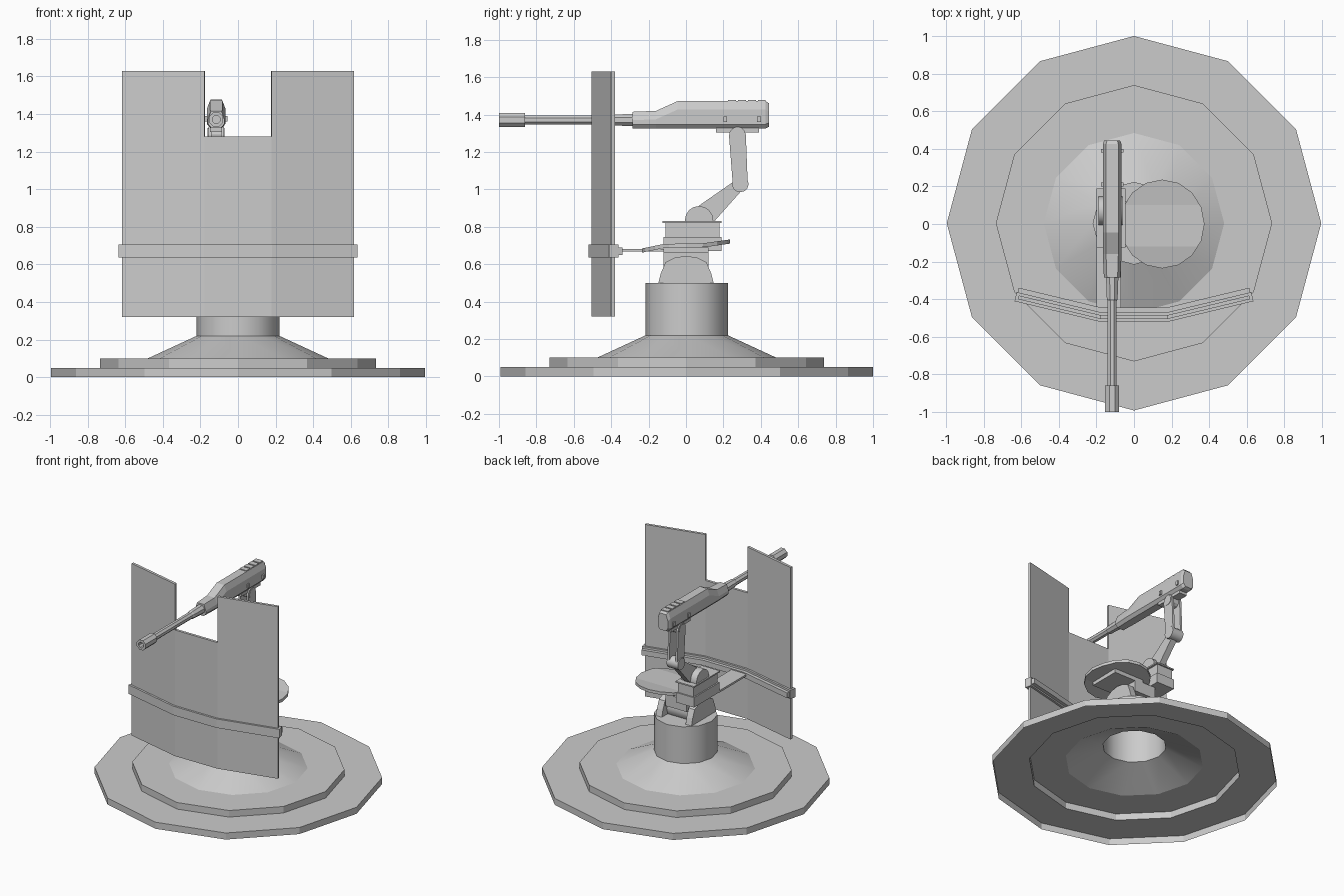
import bpy, bmesh, math
from mathutils import Vector

if "Cube" in bpy.data.objects:
    bpy.data.objects.remove(bpy.data.objects["Cube"])

GX = -0.116  # centre line of the gun


def finish(name, bm, smooth=None):
    bmesh.ops.recalc_face_normals(bm, faces=bm.faces)
    me = bpy.data.meshes.new(name)
    bm.to_mesh(me)
    bm.free()
    ob = bpy.data.objects.new(name, me)
    bpy.context.collection.objects.link(ob)
    if smooth:
        bpy.ops.object.select_all(action='DESELECT')
        ob.select_set(True)
        bpy.context.view_layer.objects.active = ob
        bpy.ops.object.shade_smooth_by_angle(angle=math.radians(smooth))
    return ob


def loft(name, rings, caps=True, smooth=None):
    """Bridge closed rings of points, capping the ends."""
    bm = bmesh.new()
    vs = [[bm.verts.new(p) for p in r] for r in rings]
    n = len(vs[0])
    for a, b in zip(vs, vs[1:]):
        for i in range(n):
            j = (i + 1) % n
            bm.faces.new((a[i], a[j], b[j], b[i]))
    if caps:
        bm.faces.new(vs[0])
        bm.faces.new(vs[-1])
    return finish(name, bm, smooth)


def box(name, x0, x1, y0, y1, z0, z1):
    return loft(name, [[(x0, y0, z), (x1, y0, z), (x1, y1, z), (x0, y1, z)] for z in (z0, z1)])


def side_prism(name, pts, x0, x1, smooth=None):
    """Extrude a (y, z) profile along x."""
    return loft(name, [[(x, y, z) for y, z in pts] for x in (x0, x1)], smooth=smooth)


def disc(cy, cz, r, n=12):
    return [(cy + r * math.cos(math.tau * i / n), cz + r * math.sin(math.tau * i / n)) for i in range(n)]


def link_profile(a, ra, b, rb, n=6):
    """Tapered bar outline with rounded ends."""
    t = math.atan2(b[1] - a[1], b[0] - a[0])
    pts = []
    for c, r, s in ((b, rb, t - math.pi / 2), (a, ra, t + math.pi / 2)):
        for i in range(n + 1):
            g = s + math.pi * i / n
            pts.append((c[0] + r * math.cos(g), c[1] + r * math.sin(g)))
    return pts


def lathe(name, prof, cap=False, smooth=None):
    """Twelve-sided open shell about the z axis."""
    bm = bmesh.new()
    rings = [[bm.verts.new((r * math.sin(math.tau * i / 12), .004 + r * math.cos(math.tau * i / 12), z))
              for i in range(12)] for r, z in prof]
    for a, b in zip(rings, rings[1:]):
        for i in range(12):
            j = (i + 1) % 12
            bm.faces.new((a[i], a[j], b[j], b[i]))
    if cap:
        bm.faces.new(rings[-1])
    return finish(name, bm, smooth)


# Stepped base and column
lathe("base_plate", [(.996, 0), (.996, .05), (.735, .05), (.735, .10), (.48, .10)])
lathe("column", [(.48, .10), (.22, .22), (.22, .50)], cap=True, smooth=32)

# Trunnion: two ears, drum and neck
ear = [(.148, .5), (.135, .55), (.11, .61), (.06, .635), (0, .645),
       (-.06, .635), (-.11, .61), (-.135, .55), (-.148, .5)]
for s, nm in ((1, "right"), (-1, "left")):
    side_prism("trunnion_ear_" + nm, ear, s * .10, s * .15)
side_prism("trunnion_drum", disc(0, .545, .09), -.10, .10, smooth=32)
box("neck", -.09, .09, -.12, .12, .58, .67)

# Seat, a shallow bent disc with a support pad
def seat_z(y):
    pts = [(-.24, .66), (-.12, .685), (.10, .69), (.24, .71)]
    for (a, za), (b, zb) in zip(pts, pts[1:]):
        if y <= b + 1e-6:
            return za + (zb - za) * (y - a) / (b - a)
    return pts[-1][1]


bm = bmesh.new()
res = bmesh.ops.create_cone(bm, cap_ends=True, segments=16, radius1=.225, radius2=.225, depth=.022)
for v in bm.verts:
    v.co.y *= 1.05
    v.co.x += .15
for y in (-.12, .10):
    bmesh.ops.bisect_plane(bm, geom=bm.verts[:] + bm.edges[:] + bm.faces[:],
                           plane_co=(0, y, 0), plane_no=(0, 1, 0))
for v in bm.verts:
    v.co.z += seat_z(v.co.y) + .012
finish("seat", bm)
box("seat_pad", .02, .27, -.12, .12, .66, .69)

# Gun mount block and arm to the shield
box("mount_block", -.20, -.05, -.12, .19, .67, .745)
box("mount_riser", -.19, -.06, -.11, .18, .745, .82)
box("mount_top_plate", -.20, -.045, -.125, .19, .82, .83)
box("shield_arm", -.20, -.07, -.47, -.12, .667, .682)

# Folding gun arm
elbow, shoulder, wrist = (.29, 1.03), (.07, .835), (.275, 1.29)
side_prism("shoulder_drum", disc(*shoulder, .076, 16), -.19, -.06, smooth=32)
side_prism("lower_arm", link_profile(shoulder, .065, elbow, .03), -.14, -.092)
side_prism("elbow_pin", disc(*elbow, .045), -.165, -.07, smooth=32)
for s, nm in ((1, "right"), (-1, "left")):
    side_prism("upper_arm_" + nm, link_profile(elbow, .04, wrist, .045), GX + s * .026, GX + s * .042)
side_prism("wrist_pin", disc(*wrist, .035), GX - .045, GX + .045)
box("gun_cradle", GX - .032, GX + .032, .16, .39, 1.305, 1.335)

# Gun receiver with chamfered section
def section(y, top, w=.05, bot=1.326):
    half = [(.6 * w, bot), (w, bot + .022), (w, top - .045), (.65 * w, top)]
    return [(GX + x, y, z) for x, z in half] + [(GX - x, y, z) for x, z in reversed(half)]


loft("receiver", [section(-.285, 1.415, .044), section(-.16, 1.42), section(-.045, 1.472),
                  section(.425, 1.472), section(.445, 1.46, .042, 1.335)])
for i in range(4):
    y = .225 + i * .053
    box("top_rib_%d" % i, GX - .03, GX + .03, y, y + .042, 1.465, 1.478)
for i, y in enumerate((.20, .38)):
    box("side_knob_%d" % i, GX - .06, GX + .06, y, y + .02, 1.36, 1.39)

# Barrel and muzzle
def barrel_ring(y, r):
    return [(GX + r * math.cos(math.tau * (i + .5) / 8), y, 1.371 + r * math.sin(math.tau * (i + .5) / 8))
            for i in range(8)]


loft("barrel", [barrel_ring(y, r) for y, r in
                ((-.90, .026), (-.41, .026), (-.40, .031), (-.27, .036))])
loft("muzzle", [barrel_ring(y, r) for y, r in
                ((-.86, .026), (-.86, .040), (-1.0, .040), (-1.0, .022), (-.92, .022))])

# Three-panel shield with a sight notch: strips offset along a folded path
PATH = [(-.615, -.39), (-.178, -.495), (.178, -.495), (.615, -.39)]


def strip(name, d0, d1, z0, z1, ext=0, top=None):
    """Folded wall between offsets d0 and d1; top gives a height per span."""
    p = [Vector(q) for q in PATH]
    e = Vector((.437, -.105)).normalized() * ext
    p[0] = p[0] - e
    p[3] = p[3] + Vector((e.x, -e.y))
    tilt = math.atan2(.105, .437)
    nrm = [Vector((math.sin(tilt), math.cos(tilt))), Vector((math.tan(tilt / 2), 1)),
           Vector((-math.tan(tilt / 2), 1)), Vector((-math.sin(tilt), math.cos(tilt)))]
    f = [a + n * d0 for a, n in zip(p, nrm)]
    b = [a + n * d1 for a, n in zip(p, nrm)]
    tops = top or [z1] * 3
    if not top:
        outline = f + b[::-1]
        return loft(name, [[(q.x, q.y, z) for q in outline] for z in (z0, z1)])
    for i in range(3):
        quad = [f[i], f[i + 1], b[i + 1], b[i]]
        loft("%s_%d" % (name, i), [[(q.x, q.y, z) for q in quad] for z in (z0, tops[i])])


strip("shield_panel", -.01, .01, .32, 0, top=[1.63, 1.28, 1.63])
strip("shield_band", -.025, .025, .637, .705, ext=.015)
strip("shield_back_rail", .025, .05, .65, .69, ext=.01)
